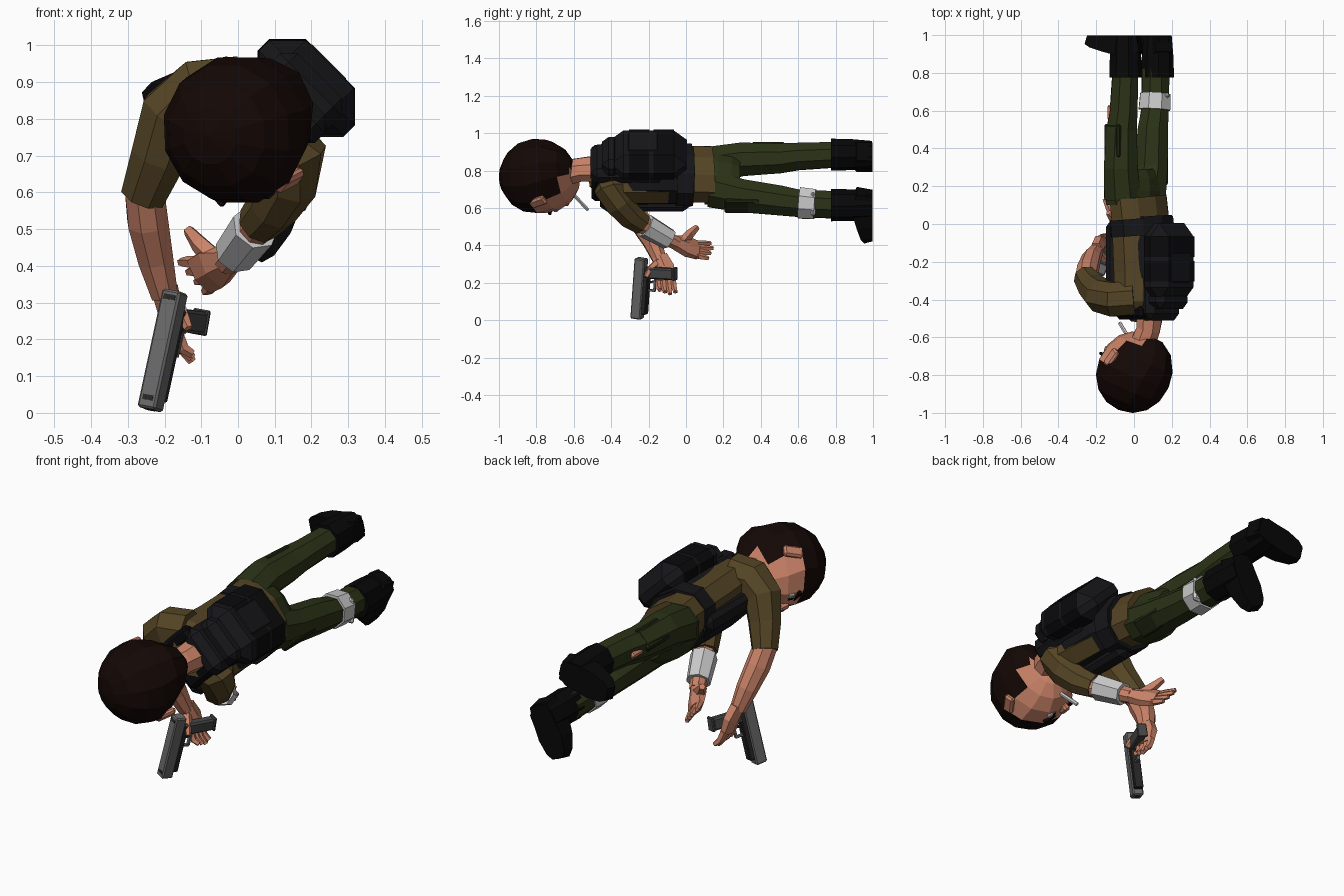
import bpy, bmesh, math
from mathutils import Vector, Matrix

cube = bpy.data.objects.get("Cube")
if cube:
    bpy.data.objects.remove(cube)


def material(name, code):
    rgb = [(int(code[i:i + 2], 16) / 255) ** 2.2 for i in (0, 2, 4)] + [1]
    m = bpy.data.materials.new(name)
    m.use_nodes = True
    m.diffuse_color = rgb
    m.node_tree.nodes["Principled BSDF"].inputs["Base Color"].default_value = rgb
    return m


SKIN = material("skin", "c98268")
HAIR = material("hair", "1a100d")
SHIRT = material("shirt", "554629")
VEST = material("vest", "1c1c1f")
STRAP = material("strap", "121214")
PANTS = material("trousers", "2f361d")
POCKET = material("pocket", "232716")
BOOT = material("boot", "101011")
CLOTH = material("bandage", "c2c2c2")
STEEL = material("steel", "696969")
GRIP = material("grip_grey", "484848")
DARK = material("dark_steel", "2b2b2b")
WHITE = material("eye_white", "dddddd")


def finish(name, bm, *mats):
    bmesh.ops.recalc_face_normals(bm, faces=bm.faces)
    me = bpy.data.meshes.new(name)
    bm.to_mesh(me)
    bm.free()
    ob = bpy.data.objects.new(name, me)
    bpy.context.collection.objects.link(ob)
    for m in mats:
        me.materials.append(m)
    return ob


def loft(name, mat, rings, n=8, ref=(1, 0, -1), frame=None):
    """Rings are (centre, radius along ref, radius across)."""
    bm = bmesh.new()
    frame = frame or Matrix()
    pts = [frame @ Vector(r[0]) for r in rings]
    loops = []
    for i, r in enumerate(rings):
        t = (pts[min(i + 1, len(pts) - 1)] - pts[max(i - 1, 0)]).normalized()
        a = Vector(ref)
        a = (a - t * a.dot(t)).normalized()
        b = t.cross(a)
        k = 1 / math.cos(math.pi / n)
        ang = [(j + .5) * math.tau / n for j in range(n)]
        loops.append([bm.verts.new(pts[i] + a * r[1] * k * math.cos(w)
                                   + b * r[2] * k * math.sin(w)) for w in ang])
    for p, q in zip(loops, loops[1:]):
        for j in range(n):
            bm.faces.new((p[j], p[(j + 1) % n], q[(j + 1) % n], q[j]))
    bm.faces.new(loops[0])
    bm.faces.new(loops[-1])
    return finish(name, bm, mat)


def box(name, mat, frame, loc, size, bevel=0, tilt=0):
    bm = bmesh.new()
    bmesh.ops.create_cube(bm, size=1)
    bmesh.ops.transform(bm, matrix=Matrix.Diagonal((*size, 1)), verts=bm.verts)
    if bevel:
        bmesh.ops.bevel(bm, geom=bm.edges[:], offset=bevel, segments=1, affect='EDGES')
    turn = Matrix.Translation(loc) @ Matrix.Rotation(tilt, 4, 'X')
    bmesh.ops.transform(bm, matrix=frame @ turn, verts=bm.verts)
    return finish(name, bm, mat)


def make_frame(origin, forward, up):
    """Local x is left, -y is forward, z is up."""
    f = Vector(forward).normalized()
    u = Vector(up)
    u = (u - f * u.dot(f)).normalized()
    m = Matrix((u.cross(f), -f, u)).transposed().to_4x4()
    m.translation = origin
    return m


# Torso, rolled onto its front
BODY = make_frame((.05, -.2, .78), (-1, 0, -1), (0, -1, 0))
loft("shirt", SHIRT, [((-.02, -.02, -.34), .175, .12), ((-.01, -.01, -.2), .175, .125),
                      ((0, 0, .05), .18, .13), ((0, .01, .22), .185, .115),
                      ((0, .03, .3), .1, .075)], 10, frame=BODY)
loft("vest", VEST, [((0, -.01, -.235), .168, .14), ((.005, 0, -.1), .166, .15),
                    ((.005, 0, .08), .17, .15), ((0, 0, .16), .155, .14)], 10, frame=BODY)
loft("vest_belt", VEST, [((-.005, -.01, -.23), .188, .142), ((0, -.005, -.14), .186, .148)],
     10, frame=BODY)
box("chest_plate", VEST, BODY, (0, -.1, .02), (.33, .1, .48), .035)
box("back_plate", VEST, BODY, (.02, .1, .11), (.25, .11, .4), .035)
for s in (-1, 1):
    box("shoulder_strap", STRAP, BODY, (s * .095, .01, .27), (.075, .2, .07), .02)

# Backpack
box("backpack", VEST, BODY, (.022, .17, 0), (.325, .18, .41), .07)
box("pack_lid", VEST, BODY, (.025, .16, .2), (.24, .12, .1), .035)
box("pack_pocket", VEST, BODY, (.015, .24, .03), (.17, .05, .19), .02)
for z in (-.08, .05):
    box("pack_band", STRAP, BODY, (.022, .17, z), (.331, .186, .03), .07)

# Hips and legs
loft("hips", PANTS, [((.0, .1, .765), .17, .115), ((.0, .18, .765), .18, .115),
                     ((.01, .25, .765), .165, .095), ((.01, .29, .765), .13, .07)], 10)
loft("right_leg", PANTS, [((-.06, .14, .83), .095, .1), ((-.07, .3, .86), .09, .09),
                          ((-.065, .5, .865), .08, .08), ((-.055, .6, .875), .07, .075),
                          ((-.045, .82, .885), .065, .07)])
loft("left_leg", PANTS, [((.07, .14, .70), .095, .1), ((.09, .3, .665), .085, .09),
                         ((.1, .5, .64), .08, .08), ((.11, .6, .625), .07, .075),
                         ((.115, .82, .615), .07, .075)])
loft("knee_bandage", CLOTH, [((.108, .605, .627), .08, .086), ((.113, .69, .62), .078, .082)])
box("bandage_knot", CLOTH, Matrix(), (.165, .68, .62), (.05, .025, .13), .01)
box("right_pocket", POCKET, BODY, (-.2, -.025, -.64), (.04, .115, .18), .01)
box("left_pocket", POCKET, BODY, (.178, -.055, -.5), (.04, .1, .19), .01)
box("knee_tear", SKIN, BODY, (-.176, -.053, -.79), (.05, .045, .08), .008)

# Boots
for side, ankle, toe in (("right", (-.045, .885), (-.248, .84)),
                         ("left", (.125, .615), (.037, .43))):
    a = Vector((ankle[0], 0, ankle[1]))
    d = Vector((toe[0], 0, toe[1])) - a
    across = d.cross(Vector((0, 1, 0)))
    at = lambda t, y: a + d * t + Vector((0, y, 0))
    loft(side + "_boot_shaft", BOOT, [(at(0, .775), .08, .08), (at(0, .88), .078, .078),
                                      (at(0, .995), .068, .075)], 8, across)
    loft(side + "_boot_foot", BOOT, [(at(-.37, .955), .05, .043), (at(0, .94), .064, .058),
                                     (at(.5, .955), .07, .043), (at(.85, .966), .056, .032),
                                     (at(1, .975), .034, .023)], 4, across)

# Neck and head
loft("neck", SKIN, [((.085, -.47, .81), .075, .065), ((.075, -.56, .805), .065, .06),
                    ((.03, -.68, .78), .07, .07)])
HEAD = make_frame((0, -.79, .77), (-.62, .33, -.7), (-.17, -1, .15))
bm = bmesh.new()
bmesh.ops.create_uvsphere(bm, u_segments=12, v_segments=8, radius=1)
for v in bm.verts:
    jaw = max(0, -v.co.z)
    nape = 1 + .3 * max(0, v.co.y) * jaw
    v.co.x *= .205 * (1 - .25 * jaw)
    v.co.y = v.co.y * .205 * nape - .04 * jaw * (v.co.y < .1)
    v.co.z *= .212 * nape
for f in bm.faces:
    c = f.calc_center_median()
    f.material_index = int((c.y < -.03 and c.z < 0) or (c.z < -.175 and c.y < .03))
bmesh.ops.transform(bm, matrix=HEAD, verts=bm.verts)
finish("head", bm, HAIR, SKIN)
box("nose", SKIN, HEAD, (0, -.204, -.075), (.038, .04, .06), .01, -.25)
for s in (-1, 1):
    box("ear", SKIN, HEAD, (s * .19, -.01, -.04), (.03, .055, .1), .01, .3)
    box("eye", WHITE, HEAD, (s * .062, -.184, -.055), (.055, .02, .028), .006)
    box("pupil", HAIR, HEAD, (s * .057, -.19, -.055), (.018, .014, .022))
    box("eyebrow", HAIR, HEAD, (s * .065, -.186, -.022), (.08, .022, .016), .004)
loft("cigarette", CLOTH, [((-.03, -.6, .67), .009, .009), ((-.075, -.525, .59), .009, .009)], 6)

# Right arm
loft("right_sleeve", SHIRT, [((0, -.39, .87), .09, .1), ((-.11, -.4, .865), .09, .095),
                             ((-.175, -.38, .81), .085, .09), ((-.215, -.34, .7), .075, .075),
                             ((-.258, -.28, .59), .06, .06)], ref=(0, 1, 0))
loft("right_forearm", SKIN, [((-.255, -.29, .61), .053, .053), ((-.245, -.24, .52), .058, .055),
                             ((-.225, -.18, .42), .05, .048), ((-.2, -.14, .32), .036, .036)],
     ref=(0, 1, 0))
loft("right_palm", SKIN, [((-.2, -.14, .34), .04, .032), ((-.185, -.115, .28), .052, .03),
                          ((-.165, -.11, .21), .05, .022)], 6, (0, 1, 0))
for i in range(4):
    y = -.152 + i * .028
    loft("right_finger", SKIN, [((-.17, y, .225), .013, .015), ((-.15, y + .005, .175), .013, .014),
                                ((-.125, y + .012, .14 + .01 * abs(i - 2)), .01, .01)], 5, (0, 1, 0))
loft("right_thumb", SKIN, [((-.19, -.15, .31), .018, .02), ((-.155, -.19, .275), .016, .016),
                           ((-.135, -.215, .23), .01, .01)], 5, (0, 1, 0))

# Left arm
loft("left_sleeve", SHIRT, [((.09, -.39, .74), .1, .1), ((.15, -.395, .69), .085, .09),
                            ((.135, -.36, .625), .075, .078), ((.095, -.3, .56), .068, .066),
                            ((.055, -.235, .515), .056, .056)], ref=(0, 1, 1))
loft("left_forearm", SKIN, [((.065, -.25, .52), .048, .048), ((.02, -.155, .468), .044, .044),
                            ((-.03, -.05, .41), .036, .036)], ref=(-.6, 0, .8))
loft("forearm_bandage", CLOTH, [((.047, -.215, .505), .06, .06),
                                ((-.008, -.09, .432), .053, .053)], 7, (-.6, 0, .8))
loft("left_palm", SKIN, [((-.025, -.06, .415), .036, .032), ((-.065, .0, .395), .057, .03),
                         ((-.1, .06, .375), .054, .022)], 6, (-.6, 0, .8))
for i in range(4):
    s = i - 1.5
    root = Vector((-.095 - .016 * s, .05, .378 + .021 * s))
    tip = root + Vector((-.028 - .006 * s, .095 - .012 * abs(s - .5), -.008 + .006 * s))
    loft("left_finger", SKIN, [(root, .014, .015), ((root + tip) / 2, .014, .013),
                               (tip, .009, .009)], 5, (-.6, 0, .8))
loft("left_thumb", SKIN, [((-.06, -.02, .415), .024, .026), ((-.105, .02, .46), .021, .021),
                          ((-.135, .06, .497), .013, .013)], 5, (-.6, 0, .8))

# Pistol, pointing down
GUN = make_frame((-.205, -.25, .17), (-.21, -.07, -.975), (-.4, -.9, .1))
box("slide", STEEL, GUN, (0, 0, 0), (.055, .33, .06), .006)
box("muzzle", DARK, GUN, (0, -.164, 0), (.022, .006, .022))
box("front_sight", DARK, GUN, (0, -.135, .028), (.03, .014, .008))
box("rear_sight", DARK, GUN, (0, .145, .028), (.035, .014, .008))
box("gun_frame", DARK, GUN, (0, -.01, -.04), (.045, .25, .028), .004)
box("grip", GRIP, GUN, (0, .1, -.115), (.044, .062, .17), .008, .1)
box("grip_base", GRIP, GUN, (0, .11, -.2), (.05, .07, .014), .004, .1)
box("trigger", DARK, GUN, (0, .045, -.065), (.012, .01, .035), 0, .3)
box("guard_bottom", STEEL, GUN, (0, .035, -.09), (.016, .075, .01))
box("guard_front", STEEL, GUN, (0, 0, -.07), (.016, .01, .045))
